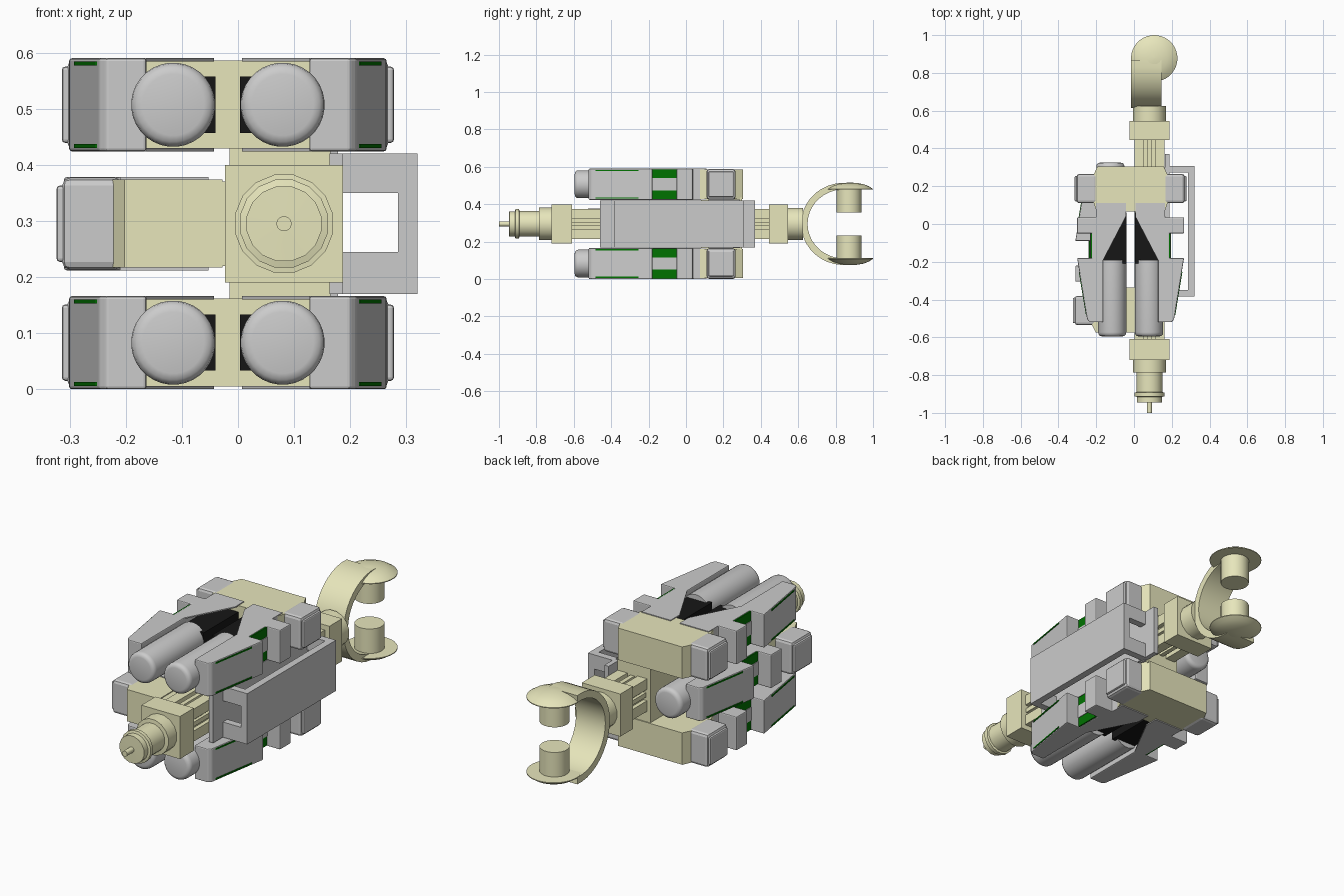
import bpy, bmesh, math
from mathutils import Vector

if "Cube" in bpy.data.objects:
    bpy.data.objects.remove(bpy.data.objects["Cube"])


def material(name, color):
    m = bpy.data.materials.new(name)
    m.diffuse_color = (*color, 1)
    m.use_nodes = True
    m.node_tree.nodes["Principled BSDF"].inputs["Base Color"].default_value = m.diffuse_color
    return m


TAN = material("tan_paint", (0.80, 0.79, 0.50))
GREEN = material("green_panel", (0.0, 0.17, 0.0))
BLACK = material("black_panel", (0.008, 0.008, 0.008))


def finish(name, bm, mat=None, bevel=0, smooth=False):
    bmesh.ops.recalc_face_normals(bm, faces=bm.faces)
    me = bpy.data.meshes.new(name)
    bm.to_mesh(me)
    bm.free()
    ob = bpy.data.objects.new(name, me)
    bpy.context.collection.objects.link(ob)
    if mat:
        me.materials.append(mat)
    if bevel:
        b = ob.modifiers.new("bevel", 'BEVEL')
        b.width, b.segments, b.limit_method = bevel, 2, 'ANGLE'
    if smooth:
        bpy.ops.object.select_all(action='DESELECT')
        ob.select_set(True)
        bpy.context.view_layer.objects.active = ob
        bpy.ops.object.shade_smooth_by_angle(angle=math.radians(35))
    return ob


def prism(name, pts, lo, hi, mat=None, bevel=0, axis='z', smooth=False):
    """Extrude a 2D outline along z (points are x,y) or x (points are y,z)."""
    bm = bmesh.new()
    place = (lambda p, t: (p[0], p[1], t)) if axis == 'z' else (lambda p, t: (t, p[0], p[1]))
    face = bm.faces.new([bm.verts.new(place(p, lo)) for p in pts])
    ext = bmesh.ops.extrude_face_region(bm, geom=[face])
    verts = [g for g in ext['geom'] if isinstance(g, bmesh.types.BMVert)]
    d = (0, 0, hi - lo) if axis == 'z' else (hi - lo, 0, 0)
    bmesh.ops.translate(bm, verts=verts, vec=d)
    return finish(name, bm, mat, bevel, smooth)


def box(name, x, y, z, mat=None, bevel=0):
    pts = [(x[0], y[0]), (x[1], y[0]), (x[1], y[1]), (x[0], y[1])]
    return prism(name, pts, z[0], z[1], mat, bevel)


def lathe(name, profile, center, axis, n=24, mat=None):
    """Revolve (radius, distance) points about an axis through center."""
    bm = bmesh.new()
    rings = []
    for r, t in profile:
        ring = []
        for i in range(n):
            a = 2 * math.pi * (i + 0.5) / n
            c, s = r * math.cos(a), r * math.sin(a)
            v = (c, t, s) if axis == 'y' else (c, s, t)
            ring.append(bm.verts.new(Vector(center) + Vector(v)))
        rings.append(ring)
    for a, b in zip(rings, rings[1:]):
        for i in range(n):
            j = (i + 1) % n
            bm.faces.new((a[i], a[j], b[j], b[i]))
    bm.faces.new(rings[0])
    bm.faces.new(rings[-1])
    return finish(name, bm, mat, smooth=True)


H = 0.083  # half thickness of a pod module


def pod_half(name, cx, cy, cz, s, f):
    """Half of a pod; s picks the side, f = -1 turns it end for end."""
    def P(pts):
        return [(cx + s * u, cy + f * y) for u, y in pts]

    def B(part, u, y, h, mat=None, bevel=0):
        pts = P([(u[0], y[0]), (u[1], y[0]), (u[1], y[1]), (u[0], y[1])])
        prism(f"{name}_{part}", pts, cz - h, cz + h, mat, bevel)

    # side body with notch, tapering forward
    prism(f"{name}_side_body", P([(.145, -.52), (.217, -.52), (.23, -.505), (.283, -.18),
          (.205, -.18), (.205, -.05), (.283, -.05), (.283, .035), (.183, .035),
          (.183, .1), (.145, .1)]), cz - H, cz + H, None, 0.005)
    # thin cover skins reaching back to the centre line
    for k, tag in ((1, "upper"), (-1, "lower")):
        z0, z1 = sorted((cz + k * (H - .006), cz + k * H))
        prism(f"{name}_{tag}_skin", P([(.145, -.19), (.025, .04), (.025, .11),
              (.183, .11), (.183, -.19)]), z0, z1)
        # green strip along the tapered edge
        z0, z1 = sorted((cz + k * (H - .013), cz + k * (H - .006)))
        prism(f"{name}_{tag}_green_strip", P([(.22, -.5), (.237, -.48), (.274, -.255),
              (.26, -.25)]), z0, z1, GREEN)
    # green notch lining and its grey rib
    B("notch_lining", (.17, .211), (-.179, -.051), H - .003, GREEN)
    B("notch_rib", (.17, .214), (-.179, -.051), .033)
    # black wedge behind the tank
    prism(f"{name}_wedge", P([(.022, -.21), (.15, -.21), (.15, .06), (.022, .06)]),
          cz - .05, cz + .05, BLACK)
    # tank with rounded end
    prof = [(.055, -.595), (.066, -.592), (.073, -.584), (.075, -.573), (.075, -.19)]
    lathe(f"{name}_tank", [(r, f * t) for r, t in prof], (cx + s * .0975, cy, cz), 'y', 32)
    # tan rear block and grey corner block
    prism(f"{name}_rear_block", P([(0, .065), (.18, .065), (.225, .2), (.175, .305), (0, .305)]),
          cz - H + .005, cz + H - .004, TAN)
    B("corner_block", (.178, .286), (.11, .265), H - .001, None, .014)
    B("corner_pad", (.27, .296), (.12, .255), .068, None, .006)


for tag, z in (("top_pod", .507), ("bottom_pod", .083)):
    pod_half(tag + "_left", -.018, 0, z, -1, 1)
    pod_half(tag + "_right", -.018, 0, z, 1, 1)
pod_half("side_pod", -.0275, -.27, .295, -1, -1)

# central spine: recessed core, corner rails, middle ribs
X, Z = .082, .295
box("spine_core", (X - .06, X + .06), (-.61, .45), (Z - .06, Z + .06), TAN)
for i in (-1, 1):
    for j in (-1, 1):
        box("spine_rail", sorted((X + i * .028, X + i * .08)), (-.61, .45),
            sorted((Z + j * .028, Z + j * .08)), TAN)
box("spine_rib_vertical", (X - .011, X + .011), (-.61, .45), (Z - .075, Z + .075), TAN)
box("spine_rib_horizontal", (X - .075, X + .075), (-.61, .45), (Z - .011, Z + .011), TAN)
for tag, y in (("front", (-.72, -.61)), ("rear", (.445, .545))):
    box(tag + "_collar", (X - .105, X + .105), y, (Z - .105, Z + .105), TAN)
# mounts joining the spine to the pods, and the side pod's base
box("pod_mount", (-.015, .165), (.08, .3), (.155, .435), TAN)
box("pod_mount_edge", (.16, .178), (.12, .29), (.165, .425))
box("side_pod_mount", (-.035, .03), (-.575, -.335), (.22, .37), TAN)

# front nose and rear neck
lathe("front_nose", [(.089, -.71), (.089, -.785), (.07, -.787), (.07, -.89), (.08, -.893),
      (.08, -.912), (.068, -.915), (.068, -.945), (.0135, -.946), (.0135, -1.0)],
      (X, 0, Z), 'y', 16, TAN)
lathe("rear_neck", [(.088, .54), (.088, .625)], (X, 0, Z), 'y', 16, TAN)

# side bracket: inner plate, outer plate, open end frames
box("bracket_inner_plate", (.163, .187), (-.46, .37), (.17, .42))
box("bracket_outer_plate", (.285, .32), (-.385, .307), (.17, .42))
for tag, y in (("front", (-.385, -.35)), ("rear", (.272, .307))):
    for part, z in (("lower", (.17, .245)), ("upper", (.35, .42))):
        box(f"bracket_{tag}_{part}_arm", (.18, .29), y, z)

# rear claw: curved band, domed discs, pegs
arc = [math.radians(84 + 192 * i / 20) for i in range(21)]
band = [(.845 + .23 * math.cos(a), Z + .22 * math.sin(a)) for a in arc]
band += [(.845 + .195 * math.cos(a), Z + .185 * math.sin(a)) for a in reversed(arc)]
prism("claw_band", band, -.015, .145, TAN, axis='x', smooth=True)
for k, tag in ((1, "upper"), (-1, "lower")):
    dome = [(.123, .183), (.123, .187), (.10, .202), (.07, .213), (.035, .219), (.005, .221)]
    lathe(f"claw_{tag}_disc", [(r, k * t) for r, t in dome], (.107, .877, Z), 'z', 32, TAN)
    lathe(f"claw_{tag}_peg", [(.067, k * .062), (.067, k * .19)], (.107, .872, Z), 'z', 20, TAN)
